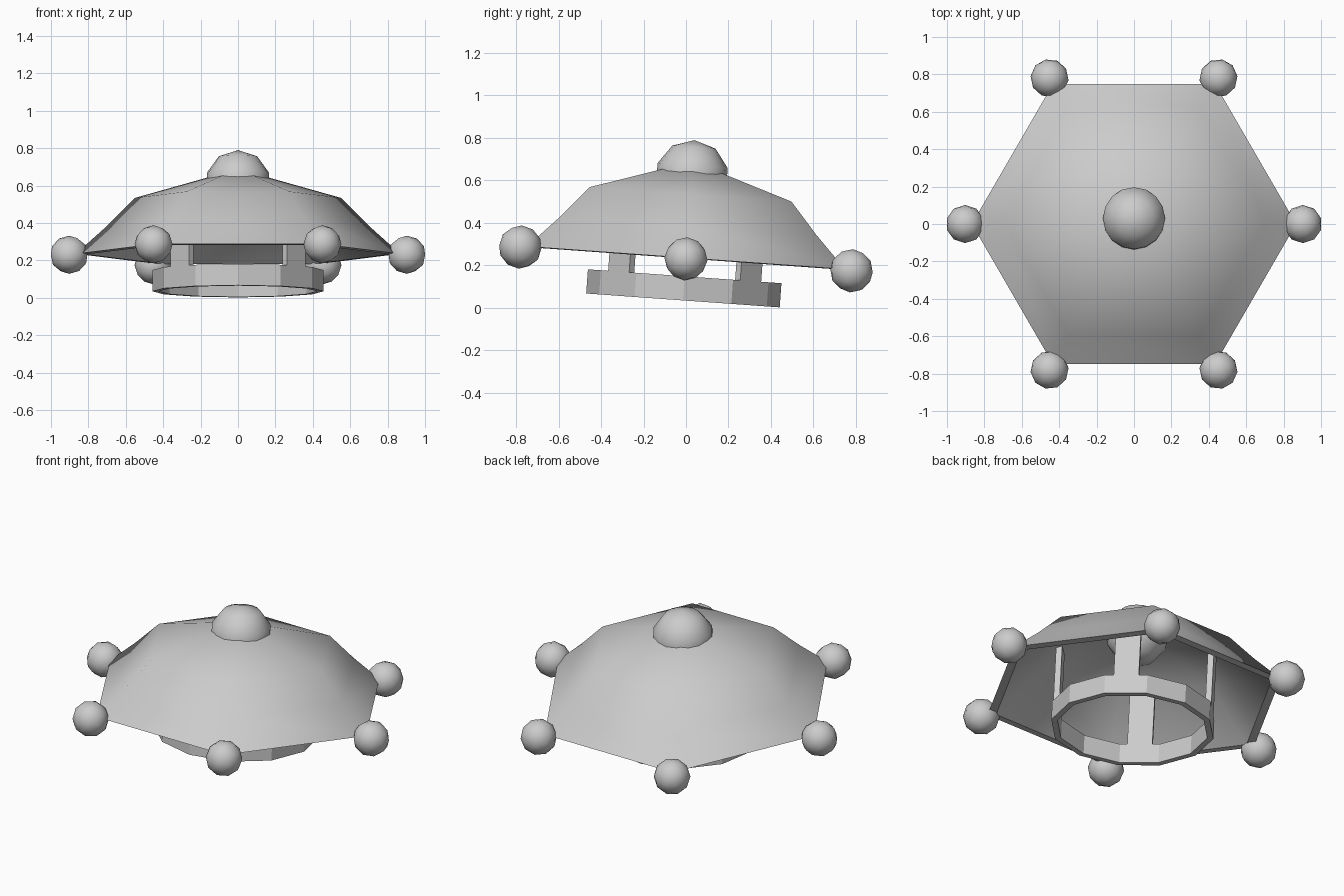
import bpy, bmesh
from math import sin, cos, pi, radians
from mathutils import Matrix, Vector

if "Cube" in bpy.data.objects:
    bpy.data.objects.remove(bpy.data.objects["Cube"])

# whole model leans backwards about a pivot at rim height
PIVOT = Vector((0, 0, 0.235))
TILT = Matrix.Translation(PIVOT) @ Matrix.Rotation(radians(-4.1), 4, 'X') @ Matrix.Translation(-PIVOT)


def finish(name, bm, smooth=None):
    bmesh.ops.recalc_face_normals(bm, faces=bm.faces)
    bm.transform(TILT)
    me = bpy.data.meshes.new(name)
    bm.to_mesh(me)
    bm.free()
    ob = bpy.data.objects.new(name, me)
    bpy.context.collection.objects.link(ob)
    if smooth:
        bpy.ops.object.select_all(action='DESELECT')
        bpy.context.view_layer.objects.active = ob
        ob.select_set(True)
        bpy.ops.object.shade_smooth_by_angle(angle=radians(smooth))
    return ob


def ring(bm, r, z, n):
    return [bm.verts.new((r * cos(2 * pi * i / n), r * sin(2 * pi * i / n), z)) for i in range(n)]


def bridge(bm, a, b):
    n = len(a)
    for i in range(n):
        j = (i + 1) % n
        bm.faces.new((a[i], a[j], b[j], b[i]))


def cap(bm, loop, z):
    tip = bm.verts.new((0, 0, z))
    for i in range(len(loop)):
        bm.faces.new((loop[i], loop[(i + 1) % len(loop)], tip))


# hexagonal canopy: outer skin, rim lip and inner skin
bm = bmesh.new()
rings = [ring(bm, r, z, 6) for r, z in
         [(0.55, 0.535), (0.70, 0.385), (0.867, 0.235), (0.815, 0.232), (0.53, 0.50)]]
for a, b in zip(rings, rings[1:]):
    bridge(bm, a, b)
cap(bm, rings[0], 0.69)
cap(bm, rings[-1], 0.65)
finish("canopy", bm, 50)

# twelve-sided head band
bm = bmesh.new()
band = [ring(bm, r, z, 12) for r, z in
        [(0.457, 0.034), (0.457, 0.148), (0.422, 0.148), (0.422, 0.034)]]
for i in range(4):
    bridge(bm, band[i], band[(i + 1) % 4])
finish("head_band", bm)

# four flat struts joining band and canopy
for k in range(4):
    bm = bmesh.new()
    bmesh.ops.create_cube(bm, size=1)
    z0, z1 = 0.145, 0.53
    bm.transform(Matrix.Rotation(radians(45 + 90 * k), 4, 'Z')
                 @ Matrix.Translation((0.424, 0, (z0 + z1) / 2))
                 @ Matrix.Diagonal((0.034, 0.14, z1 - z0, 1)))
    finish(f"strut_{k + 1}", bm)

# crown knob
bm = bmesh.new()
bmesh.ops.create_uvsphere(bm, u_segments=16, v_segments=5, radius=0.174,
                          matrix=Matrix.Translation((0, 0, 0.617)))
finish("crown_knob", bm, 60)

# ball on each corner
for k in range(6):
    bm = bmesh.new()
    bmesh.ops.create_icosphere(bm, subdivisions=2, radius=0.102)
    a = k * pi / 3
    bm.transform(Matrix.Translation((0.903 * cos(a), 0.903 * sin(a), 0.23))
                 @ Matrix.Rotation(a, 4, 'Z'))
    finish(f"corner_ball_{k + 1}", bm, 60)
